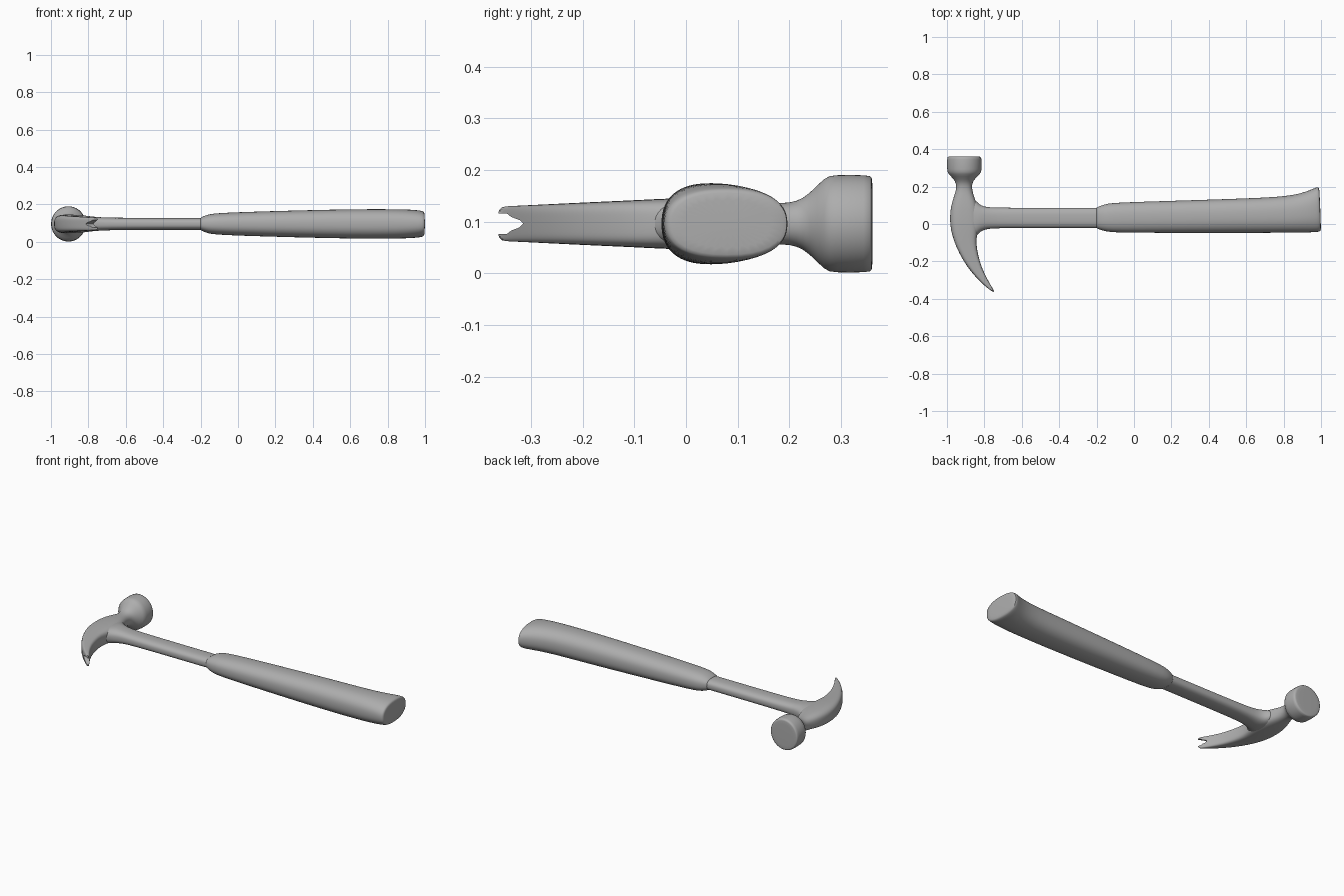
import bpy, bmesh, math
from mathutils import Vector

ZC = 0.096   # height of the hammer's mid plane
RING = 32

grey = bpy.data.materials.new("dark_grey")
grey.diffuse_color = (0.42, 0.42, 0.42, 1)


def spow(v, p):
    return math.copysign(abs(v) ** p, v)


def add_object(name, bm):
    bmesh.ops.recalc_face_normals(bm, faces=bm.faces)
    mesh = bpy.data.meshes.new(name)
    bm.to_mesh(mesh)
    bm.free()
    mesh.materials.append(grey)
    ob = bpy.data.objects.new(name, mesh)
    bpy.context.collection.objects.link(ob)
    return ob


def loft(name, stations):
    """Skin rounded sections: (x1, y1, x2, y2, half height, squareness)."""
    bm = bmesh.new()
    rings = []
    for x1, y1, x2, y2, h, n in stations:
        a, b = Vector((x1, y1, ZC)), Vector((x2, y2, ZC))
        mid, half = (a + b) / 2, (b - a) / 2
        ring = []
        for i in range(RING):
            t = 2 * math.pi * i / RING
            p = mid + half * spow(math.cos(t), 2 / n)
            p.z += h * spow(math.sin(t), 2 / n)
            ring.append(bm.verts.new(p))
        rings.append(ring)
    for r, s in zip(rings, rings[1:]):
        for i in range(RING):
            j = (i + 1) % RING
            bm.faces.new((r[i], r[j], s[j], s[i]))
    bm.faces.new(rings[0][::-1])
    bm.faces.new(rings[-1])
    ob = add_object(name, bm)
    ob.modifiers.new("smooth", 'SUBSURF').levels = 1
    return ob


def finish(ob):
    bpy.ops.object.select_all(action='DESELECT')
    ob.select_set(True)
    bpy.context.view_layer.objects.active = ob
    bpy.ops.object.convert(target='MESH')
    bpy.ops.object.shade_smooth_by_angle(angle=math.radians(45))


# Head: striking face, bell, neck, body, then the curved claw
head = loft("head", [
    (-0.985, 0.361, -0.835, 0.361, 0.079, 2),
    (-0.996, 0.36, -0.82, 0.36, 0.091, 2),
    (-1.0, 0.354, -0.814, 0.354, 0.095, 2),
    (-1.0, 0.285, -0.814, 0.285, 0.095, 2),
    (-0.995, 0.27, -0.819, 0.27, 0.092, 2),
    (-0.962, 0.238, -0.855, 0.238, 0.057, 2),
    (-0.951, 0.215, -0.866, 0.215, 0.043, 2.1),
    (-0.95, 0.185, -0.866, 0.185, 0.039, 2.3),
    (-0.962, 0.15, -0.855, 0.145, 0.043, 2.6),
    (-0.978, 0.10, -0.838, 0.10, 0.048, 3),
    (-0.985, 0.04, -0.828, 0.05, 0.050, 3),
    (-0.982, -0.01, -0.828, 0.0, 0.050, 3.2),
    (-0.973, -0.06, -0.838, -0.05, 0.048, 3.6),
    (-0.95, -0.125, -0.845, -0.10, 0.045, 4),
    (-0.914, -0.195, -0.834, -0.165, 0.042, 4),
    (-0.872, -0.255, -0.816, -0.23, 0.039, 4),
    (-0.82, -0.312, -0.785, -0.295, 0.036, 4),
    (-0.774, -0.351, -0.758, -0.340, 0.034, 4),
    (-0.749, -0.367, -0.744, -0.363, 0.033, 4),
])

# Nail notch cut into the claw tip
bm = bmesh.new()
profile = [(-0.40, 0.020), (-0.347, 0.020), (-0.338, 0.013),
           (-0.322, 0.007), (-0.315, 0.0)]
profile += [(y, -z) for y, z in profile[-2::-1]]
face = bm.faces.new([bm.verts.new((-0.9, y, ZC + z)) for y, z in profile])
out = bmesh.ops.extrude_face_region(bm, geom=[face])
bmesh.ops.translate(bm, vec=(0.25, 0, 0),
                    verts=[v for v in out["geom"] if isinstance(v, bmesh.types.BMVert)])
cutter = add_object("notch_cutter", bm)
cutter.hide_render = True
cut = head.modifiers.new("notch", 'BOOLEAN')
cut.operation = 'DIFFERENCE'
cut.solver = 'EXACT'
cut.object = cutter
finish(head)
bpy.data.objects.remove(cutter)

# Shank, flaring where it meets the head
finish(loft("shank", [
    (-0.90, -0.09, -0.90, 0.14, 0.044, 2.3),
    (-0.86, -0.085, -0.86, 0.135, 0.046, 2.3),
    (-0.842, -0.065, -0.842, 0.122, 0.046, 2.3),
    (-0.828, -0.046, -0.828, 0.106, 0.046, 2.4),
    (-0.805, -0.032, -0.805, 0.094, 0.043, 2.6),
    (-0.77, -0.024, -0.77, 0.088, 0.038, 2.6),
    (-0.70, -0.022, -0.70, 0.087, 0.033, 2.6),
    (-0.45, -0.022, -0.45, 0.087, 0.032, 2.6),
    (-0.20, -0.022, -0.20, 0.087, 0.032, 2.6),
    (-0.15, -0.022, -0.15, 0.087, 0.032, 2.6),
    (-0.10, -0.022, -0.10, 0.087, 0.032, 2.6),
]))

# Grip, swelling towards a flared butt
finish(loft("grip", [
    (-0.203, -0.010, -0.203, 0.075, 0.022, 2.5),
    (-0.202, -0.023, -0.202, 0.088, 0.033, 2.5),
    (-0.19, -0.027, -0.19, 0.093, 0.039, 2.5),
    (-0.16, -0.038, -0.16, 0.105, 0.051, 2.4),
    (-0.12, -0.045, -0.12, 0.113, 0.057, 2.4),
    (0.0, -0.047, 0.0, 0.118, 0.063, 2.4),
    (0.3, -0.048, 0.3, 0.127, 0.072, 2.4),
    (0.6, -0.048, 0.6, 0.137, 0.079, 2.4),
    (0.8, -0.047, 0.8, 0.146, 0.079, 2.4),
    (0.89, -0.046, 0.89, 0.163, 0.078, 2.4),
    (0.945, -0.045, 0.945, 0.183, 0.075, 2.4),
    (0.985, -0.043, 0.975, 0.197, 0.071, 2.4),
    (0.998, -0.038, 0.988, 0.198, 0.066, 2.4),
    (1.0, -0.025, 0.992, 0.185, 0.057, 2.4),
]))
